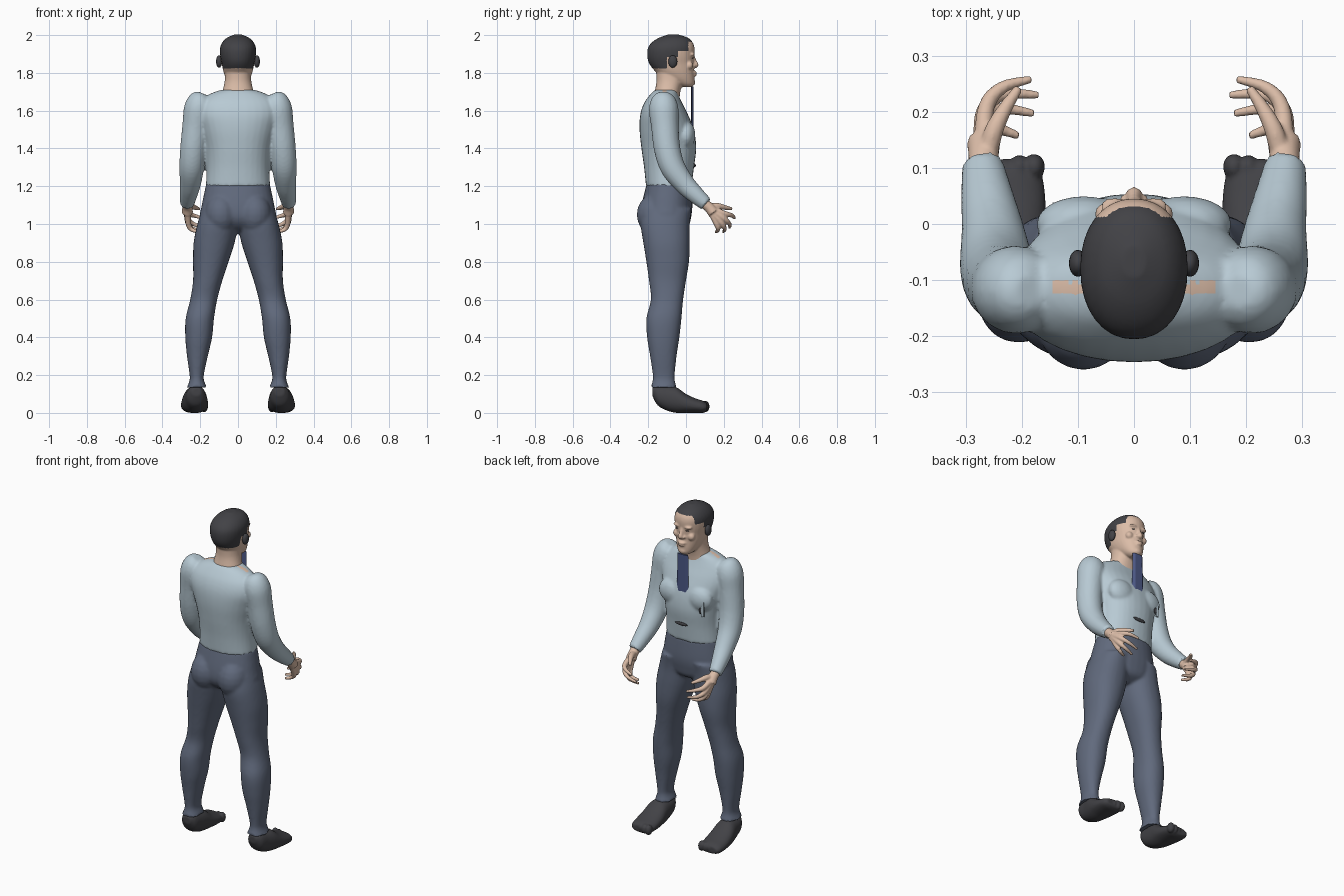
import bpy, bmesh, math
from mathutils import Vector, Matrix

if "Cube" in bpy.data.objects:
    bpy.data.objects.remove(bpy.data.objects["Cube"])


def material(name, r, g, b):
    m = bpy.data.materials.new(name)
    lin = [(c / 255 / 12.92) if c < 11 else ((c / 255 + 0.055) / 1.055) ** 2.4 for c in (r, g, b)]
    m.diffuse_color = (*lin, 1)
    m.use_nodes = True
    m.node_tree.nodes["Principled BSDF"].inputs["Base Color"].default_value = m.diffuse_color
    return m


SKIN = material("skin", 220, 189, 168)
SHIRT = material("pale blue cloth", 184, 202, 212)
PANTS = material("slate cloth", 97, 106, 125)
DARK = material("charcoal", 66, 66, 70)
TIE = material("blue silk", 76, 88, 134)


def smooth_path(pts, n=5):
    """Catmull-Rom resampling of tuples of any length."""
    p = [Vector(q) for q in pts]
    out = []
    for i in range(len(p) - 1):
        a, b, c, d = p[max(i - 1, 0)], p[i], p[i + 1], p[min(i + 2, len(p) - 1)]
        for k in range(n):
            t = k / n
            out.append(0.5 * (2 * b + (c - a) * t + (2 * a - 5 * b + 4 * c - d) * t * t
                              + (3 * b - a - 3 * c + d) * t ** 3))
    return out + [p[-1]]


def skin_rings(bm, rings):
    loops = [[bm.verts.new(v) for v in r] for r in rings]
    n = len(loops[0])
    for a, b in zip(loops, loops[1:]):
        for i in range(n):
            bm.faces.new((a[i], a[(i + 1) % n], b[(i + 1) % n], b[i]))
    bm.faces.new(loops[0][::-1])
    bm.faces.new(loops[-1])


def loft(bm, boxes, side=1, axis="z", power=2.2, n=32):
    """Rounded sections given as (station, x0, x1, v0, v1)."""
    rings = []
    for s, x0, x1, v0, v1 in smooth_path(boxes):
        ring = []
        for i in range(n):
            t = 2 * math.pi * i / n
            c, d = math.cos(t), math.sin(t)
            x = (x0 + x1) / 2 + (x1 - x0) / 2 * math.copysign(abs(c) ** (2 / power), c)
            v = (v0 + v1) / 2 + (v1 - v0) / 2 * math.copysign(abs(d) ** (2 / power), d)
            ring.append((side * x, v, s) if axis == "z" else (side * x, s, v))
        rings.append(ring)
    skin_rings(bm, rings)


def tube(bm, pts, side=1, n=20):
    """Round tube through (x, y, z, radius) points."""
    path = smooth_path(pts)
    rings = []
    for i, p in enumerate(path):
        t = (path[min(i + 1, len(path) - 1)].xyz - path[max(i - 1, 0)].xyz).normalized()
        u = t.cross(Vector((1, 0, 0)) if abs(t.x) < 0.8 else Vector((0, 1, 0))).normalized()
        w = t.cross(u)
        ring = []
        for k in range(n):
            a = 2 * math.pi * k / n
            q = p.xyz + (u * math.cos(a) + w * math.sin(a)) * p[3]
            ring.append((side * q.x, q.y, q.z))
        rings.append(ring)
    skin_rings(bm, rings)


def ball(bm, loc, size, segs=20):
    bmesh.ops.create_uvsphere(bm, u_segments=segs, v_segments=segs // 2, radius=1,
                              matrix=Matrix.Translation(loc) @ Matrix.Diagonal((*size, 1)))


def finish(bm, name, mats, voxel=0, relax=0, rule=None, angle=40):
    bmesh.ops.recalc_face_normals(bm, faces=bm.faces)
    me = bpy.data.meshes.new(name)
    bm.to_mesh(me)
    bm.free()
    ob = bpy.data.objects.new(name, me)
    bpy.context.collection.objects.link(ob)
    if voxel:  # blend the overlapping forms into one surface
        r = ob.modifiers.new("blend", 'REMESH')
        r.mode, r.voxel_size = 'VOXEL', voxel
        if relax:
            s = ob.modifiers.new("relax", 'SMOOTH')
            s.factor, s.iterations = 0.5, relax
        dg = bpy.context.evaluated_depsgraph_get()
        new = bpy.data.meshes.new_from_object(ob.evaluated_get(dg))
        ob.modifiers.clear()
        ob.data = new
    ob.data.materials.clear()
    for m in mats:
        ob.data.materials.append(m)
    for f in ob.data.polygons:
        f.material_index = rule(f.center, f.normal) if rule else 0
    bpy.ops.object.select_all(action='DESELECT')
    ob.select_set(True)
    bpy.context.view_layer.objects.active = ob
    bpy.ops.object.shade_smooth_by_angle(angle=math.radians(angle))
    return ob


# Shirt: torso and both sleeves
bm = bmesh.new()
loft(bm, [(1.20, -.17, .17, -.212, .03), (1.3, -.166, .166, -.222, .042),
          (1.4, -.175, .175, -.236, .054), (1.5, -.2, .2, -.246, .042),
          (1.58, -.22, .22, -.242, .01), (1.64, -.205, .205, -.222, -.02),
          (1.685, -.155, .155, -.19, -.04), (1.71, -.09, .09, -.165, -.045)])
for s in (1, -1):
    tube(bm, [(.185, -.12, 1.69, .03), (.195, -.12, 1.665, .062), (.208, -.118, 1.61, .078),
              (.222, -.112, 1.52, .073), (.236, -.1, 1.40, .07), (.245, -.07, 1.30, .066),
              (.252, -.01, 1.215, .056), (.262, .05, 1.155, .047), (.27, .107, 1.105, .037)], s)
    ball(bm, (s * .09, .0, 1.47), (.085, .05, .075))


def neckline(c, n):
    return int(n.z > .3 and abs(c.x) < .145 and -.125 < c.y < -.104 and c.z > 1.65)


finish(bm, "shirt", [SHIRT, SKIN], .008, 5, neckline)

# Trousers: hips, seat and both legs
bm = bmesh.new()
loft(bm, [(1.215, -.168, .168, -.208, .026), (1.1, -.192, .192, -.235, .034),
          (1.03, -.2, .2, -.235, .026), (.98, -.14, .14, -.2, .01), (.95, -.05, .05, -.14, -.04)])
for s in (1, -1):
    ball(bm, (s * .09, -.165, 1.05), (.088, .096, .11))
    loft(bm, [(1.08, .0, .19, -.23, .03), (1.0, .0, .215, -.24, .02), (.9, .018, .235, -.226, .02),
              (.8, .05, .238, -.21, .016), (.7, .083, .238, -.196, .0), (.6, .11, .253, -.186, -.015),
              (.5, .127, .277, -.21, -.024), (.4, .137, .279, -.206, -.035),
              (.3, .16, .27, -.19, -.05), (.2, .181, .256, -.176, -.06),
              (.165, .178, .258, -.178, -.058), (.135, .163, .272, -.188, -.048)], s)
finish(bm, "trousers", [PANTS], .009, 4)

# Shoes with soft toe bumps
bm = bmesh.new()
for s in (1, -1):
    loft(bm, [(-.178, .195, .245, .09, .135), (-.15, .175, .27, .04, .143), (-.1, .168, .28, .012, .143),
              (-.05, .163, .292, .0, .135), (0, .158, .3, 0, .1), (.05, .158, .302, 0, .077),
              (.09, .165, .298, 0, .064), (.112, .18, .285, .01, .05)], s, "y")
    for i in range(5):
        ball(bm, (s * (.178 + i * .026), .102 - .004 * i * i / 2, .034),
             (.02 - i * .0015, .024, .031 - .002 * i), 14)
finish(bm, "shoes", [DARK], .006, 2)

# Hands: palm, four fingers and thumb
bm = bmesh.new()
KNUCKLES = [((.264, .205, 1.055), (.235, .243, 1.045), (.183, .258, 1.03)),
            ((.268, .198, 1.03), (.235, .23, 1.0), (.17, .23, .98)),
            ((.266, .183, 1.01), (.238, .205, .975), (.178, .197, .958)),
            ((.262, .162, 1.0), (.245, .17, .97), (.205, .157, .957))]
for s in (1, -1):
    tube(bm, [(.268, .08, 1.12, .028), (.268, .12, 1.09, .027), (.268, .145, 1.06, .03)], s)
    for k, m, t in KNUCKLES:
        tube(bm, [(.268, .12, 1.085, .018), (*k, .015), (*m, .0115), (*t, .007)], s, 12)
    tube(bm, [(.262, .12, 1.09, .018), (.25, .165, 1.095, .017), (.23, .205, 1.088, .013),
              (.205, .243, 1.08, .008)], s, 12)
finish(bm, "hands", [SKIN], .0045, 2)

# Head and neck, with the hair cap chosen by height and depth
bm = bmesh.new()
loft(bm, [(1.725, -.025, .025, -.02, .03), (1.74, -.045, .045, -.06, .043), (1.77, -.064, .064, -.12, .045),
          (1.81, -.078, .078, -.165, .043), (1.85, -.086, .086, -.195, .042),
          (1.89, -.094, .094, -.205, .044), (1.93, -.095, .095, -.202, .045),
          (1.96, -.084, .084, -.182, .036), (1.985, -.06, .06, -.145, .012),
          (2.003, -.02, .02, -.095, -.04)], power=2.15)
loft(bm, [(1.65, -.1, .1, -.175, -.035), (1.70, -.083, .083, -.166, -.03),
          (1.76, -.07, .07, -.156, -.015), (1.83, -.068, .068, -.16, 0)])
tube(bm, [(0, .036, 1.895, .008), (0, .045, 1.865, .01), (0, .053, 1.842, .0135), (0, .046, 1.832, .01)])
ball(bm, (0, .04, 1.802), (.026, .018, .008))
ball(bm, (0, .04, 1.789), (.022, .017, .008))
ball(bm, (0, .03, 1.75), (.028, .019, .02))
for s in (1, -1):
    ball(bm, (s * .016, .042, 1.838), (.01, .012, .008), 12)
    ball(bm, (s * .034, .033, 1.898), (.026, .014, .009))
    ball(bm, (s * .048, .018, 1.84), (.022, .02, .022))


def hair(c, n):
    if c.y > -.1:
        line = 1.965 if c.y > .012 else 1.915 if c.y > -.04 else 1.885
    else:
        line = 1.825
    return int(c.z > line and c.y < .031)


finish(bm, "head", [SKIN, DARK], .0055, 2, hair, 60)

# Ears
bm = bmesh.new()
for s in (1, -1):
    ball(bm, (s * .1, -.07, 1.86), (.016, .024, .033))
finish(bm, "ears", [DARK], angle=60)

# Eyes
bm = bmesh.new()
for s in (1, -1):
    ball(bm, (s * .033, .036, 1.878), (.013, .005, .003), 12)
finish(bm, "eyes", [DARK], angle=60)

# Tie: pointed strip with a raised middle
bm = bmesh.new()
rows = [(1.728, .036), (1.6, .038), (1.475, .04), (1.44, .004)]
rings = [[(-w, .03, z), (-w * .6, .04, z), (w * .6, .04, z), (w, .03, z), (0, .026, z)] for z, w in rows]
skin_rings(bm, rings)
finish(bm, "tie", [TIE], angle=25)

# Belly slit and chest tag
bm = bmesh.new()
ball(bm, (0, .046, 1.31), (.042, .006, .01))
ball(bm, (-.122, .036, 1.42), (.008, .005, .022), 12)
finish(bm, "shirt_slits", [DARK], angle=60)
bm = bmesh.new()
bmesh.ops.create_cube(bm, size=1, matrix=Matrix.Translation((-.137, .034, 1.43))
                      @ Matrix.Diagonal((.016, .009, .09, 1)))
finish(bm, "chest_tag", [SHIRT])
